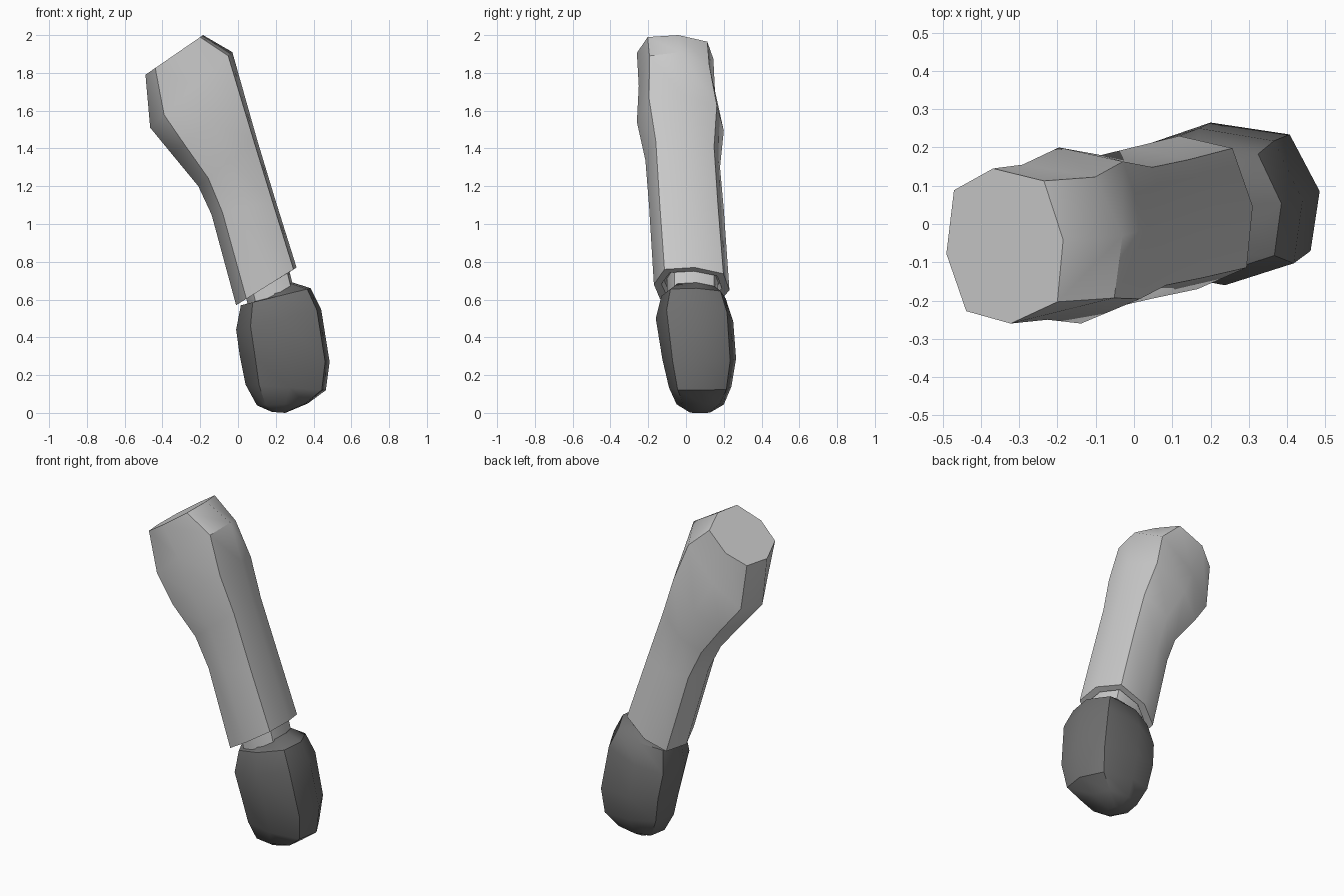
import bpy, bmesh
from math import radians

if "Cube" in bpy.data.objects:
    bpy.data.objects.remove(bpy.data.objects["Cube"])

# Eight-sided section: (left-right, front-back), boxy with slightly crowned sides
SECTION = [(-1, -.1), (-.66, -.84), (.1, -1), (.9, -.72),
           (1, .08), (.67, .84), (-.2, 1), (-.87, .72)]


def loft(name, rings, material=None):
    """Skin rings given as (left x, left z, right x, right z, front y, back y)."""
    bm = bmesh.new()
    loops = []
    for lx, lz, rx, rz, yf, yb in rings:
        loop = []
        for u, v in SECTION:
            t = (u + 1) / 2
            loop.append(bm.verts.new((lx + (rx - lx) * t,
                                      (yf + yb) / 2 + v * (yb - yf) / 2,
                                      lz + (rz - lz) * t)))
        loops.append(loop)
    for a, b in zip(loops, loops[1:]):
        for i in range(8):
            j = (i + 1) % 8
            bm.faces.new((a[i], a[j], b[j], b[i]))
    bm.faces.new(loops[0])
    bm.faces.new(loops[-1])
    bmesh.ops.recalc_face_normals(bm, faces=bm.faces)
    mesh = bpy.data.meshes.new(name)
    bm.to_mesh(mesh)
    bm.free()
    obj = bpy.data.objects.new(name, mesh)
    bpy.context.collection.objects.link(obj)
    if material:
        mesh.materials.append(material)
    bpy.ops.object.select_all(action='DESELECT')
    obj.select_set(True)
    bpy.context.view_layer.objects.active = obj
    bpy.ops.object.shade_smooth_by_angle(angle=radians(40))
    return obj


# Sleeve: shoulder cap down to the cuff, then the recessed cuff opening
loft("sleeve", [
    (-.49, 1.79, -.185, 2.0, -.26, .145),
    (-.465, 1.51, -.03, 1.91, -.25, .155),
    (-.35, 1.37, .035, 1.68, -.26, .20),
    (-.21, 1.20, .10, 1.45, -.215, .18),
    (-.14, 1.05, .20, 1.12, -.195, .20),
    (-.01, .57, .31, .77, -.17, .23),
    (.035, .60, .28, .75, -.13, .19),
    (.03, .63, .27, .78, -.12, .18),
])

# Wrist joining the cuff and the hand
loft("wrist", [
    (.03, .66, .26, .80, -.10, .17),
    (.06, .54, .29, .68, -.10, .17),
])

# Closed hand in a darker grey
dark = bpy.data.materials.new("dark_grey")
dark.diffuse_color = (.16, .16, .16, 1)
dark.use_nodes = True
dark.node_tree.nodes["Principled BSDF"].inputs["Base Color"].default_value = dark.diffuse_color
loft("hand", [
    (.06, .575, .29, .69, -.08, .17),
    (.015, .57, .385, .66, -.13, .21),
    (-.01, .44, .44, .55, -.16, .25),
    (.01, .30, .485, .27, -.125, .265),
    (.04, .15, .465, .12, -.09, .24),
    (.10, .04, .37, .05, -.05, .20),
    (.18, .005, .25, 0, .02, .13),
], dark)
